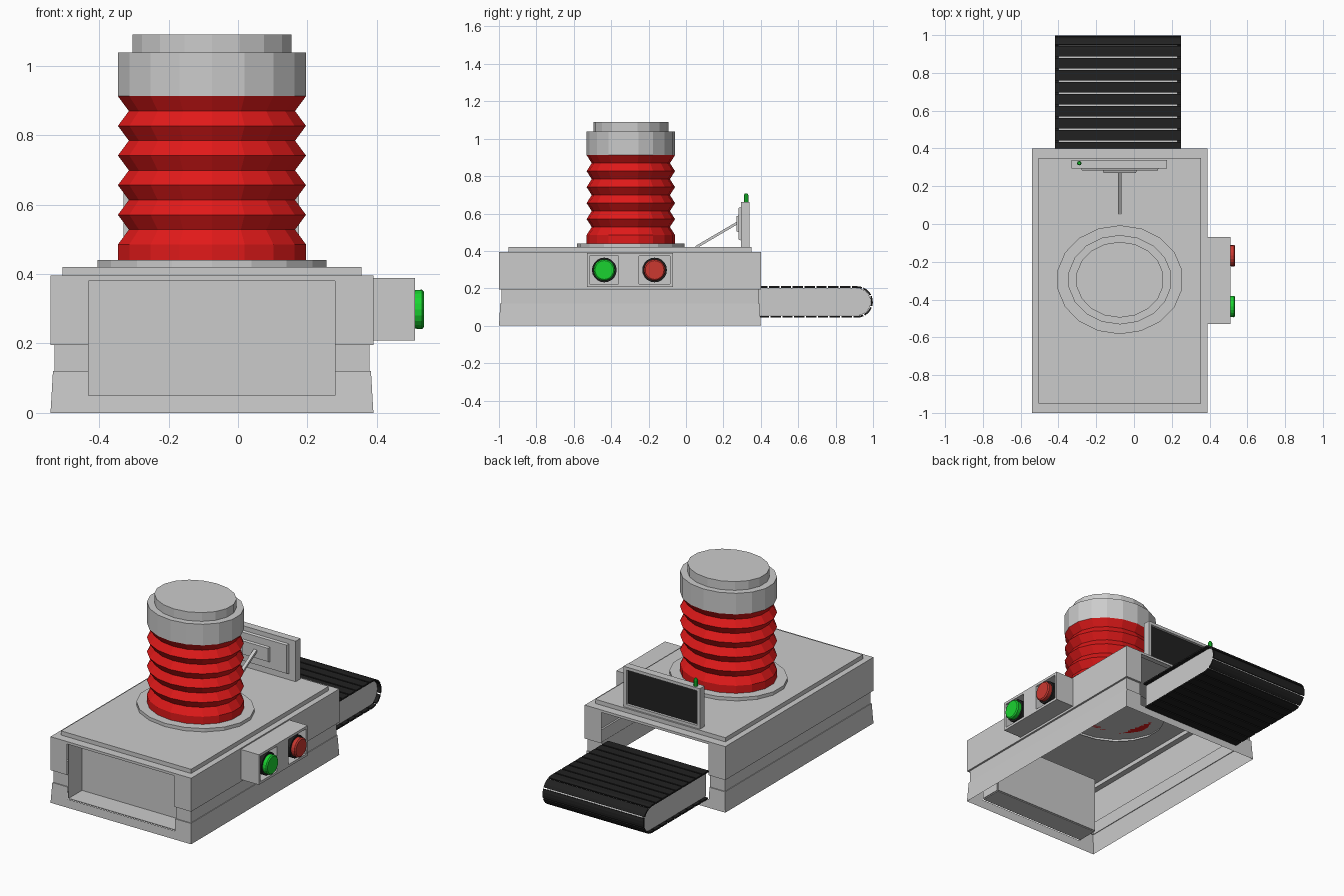
import bpy, bmesh, math
from mathutils import Vector

if "Cube" in bpy.data.objects:
    bpy.data.objects.remove(bpy.data.objects["Cube"])


def material(name, rgb):
    m = bpy.data.materials.new(name)
    m.diffuse_color = (*rgb, 1)
    m.use_nodes = True
    m.node_tree.nodes["Principled BSDF"].inputs["Base Color"].default_value = m.diffuse_color
    return m


RED = material("red", (0.75, 0.01, 0.01))
BLACK = material("black", (0.015, 0.015, 0.015))
GREEN = material("green", (0.01, 0.65, 0.03))
STOP = material("stop_red", (0.6, 0.04, 0.03))


def finish(name, bm, mat=None):
    bmesh.ops.recalc_face_normals(bm, faces=bm.faces[:])
    me = bpy.data.meshes.new(name)
    bm.to_mesh(me)
    bm.free()
    ob = bpy.data.objects.new(name, me)
    bpy.context.collection.objects.link(ob)
    if mat:
        me.materials.append(mat)
    return ob


def boxes(name, specs, mat=None):
    """One object from (x0, x1, y0, y1, z0, z1) blocks."""
    bm = bmesh.new()
    for x0, x1, y0, y1, z0, z1 in specs:
        vs = bmesh.ops.create_cube(bm, size=1)["verts"]
        for v in vs:
            v.co = Vector(((x0 + x1) / 2 + v.co.x * (x1 - x0),
                           (y0 + y1) / 2 + v.co.y * (y1 - y0),
                           (z0 + z1) / 2 + v.co.z * (z1 - z0)))
    return finish(name, bm, mat)


def loft(name, rings, mat=None, cap_start=True, cap_end=True):
    """Skin a list of closed point rings."""
    bm = bmesh.new()
    vr = [[bm.verts.new(p) for p in r] for r in rings]
    for a, b in zip(vr, vr[1:]):
        for i in range(len(a)):
            j = (i + 1) % len(a)
            bm.faces.new((a[i], a[j], b[j], b[i]))
    if cap_start:
        bm.faces.new(vr[0])
    if cap_end:
        bm.faces.new(vr[-1])
    return finish(name, bm, mat)


CX, CY, SIDES = -0.075, -0.295, 18


def oval(r, z):
    return [(CX + r * math.cos(math.tau * (i + .5) / SIDES),
             CY + .86 * r * math.sin(math.tau * (i + .5) / SIDES), z) for i in range(SIDES)]


# Housing: thin open-bottomed shell, grooved, with openings front and back
X0, X1, Y0, Y1, XA, XB = -.54, .39, -1, .4, -.43, .28
levels = [(0, 0, 0), (.05, .003, .003), (.12, .007, .007), (.12, .011, .013), (.195, .011, .013),
          (.195, 0, 0), (.38, 0, 0), (.395, 0, 0), (.395, .035, .05), (.42, .035, .05)]
bm = bmesh.new()
rings = []
for z, dx, dy in levels:
    a, b, c, d = X0 + dx, X1 - dx, Y0 + dy, Y1 - dy
    rings.append([bm.verts.new((x, y, z)) for x, y in
                  ((a, c), (XA, c), (XB, c), (b, c), (b, d), (XB, d), (XA, d), (a, d))])
for k in range(len(rings) - 1):
    for i in range(8):
        if i in (1, 5) and 1 <= k <= 5:
            continue
        j = (i + 1) % 8
        bm.faces.new((rings[k][i], rings[k][j], rings[k + 1][j], rings[k + 1][i]))
# top deck around the round hole under the tower
hole = [bm.verts.new(p) for p in oval(.32, .42)]
edges = []
for loop in (rings[-1], hole):
    for i in range(len(loop)):
        p, q = loop[i], loop[(i + 1) % len(loop)]
        edges.append(bm.edges.get((p, q)) or bm.edges.new((p, q)))
bmesh.ops.triangle_fill(bm, edges=edges, use_beauty=True)
finish("housing", bm)

# Front recess: lining and back panel
boxes("front_recess", [
    (XA, XB, -.86, -.855, .05, .38),
    (XA, XB, -.985, -.86, .045, .05),
    (XA, XB, -.985, -.86, .38, .385),
    (XA - .005, XA, -.985, -.86, .05, .38),
    (XB, XB + .005, -.985, -.86, .05, .38)])

# Tower: base disc, bellows, stepped cap
loft("tower_base", [oval(.335, .42), oval(.335, .44)], cap_start=False)
steps = [(.275, .44)]
for i in range(11):
    steps.append((.275 if i % 2 == 0 else .243, .485 + i * .0427))
loft("bellows", [oval(r, z) for r, z in steps], RED)
loft("tower_cap", [oval(r, z) for r, z in
                   ((.275, .912), (.275, 1.038), (.233, 1.038), (.233, 1.09))])

# Control box: back slab plus a frame around two pockets
boxes("control_box", [
    (.385, .44, -.53, -.07, .208, .388),
    (.44, .51, -.53, -.07, .208, .223),
    (.44, .51, -.53, -.07, .373, .388),
    (.44, .51, -.53, -.515, .223, .373),
    (.44, .51, -.36, -.25, .223, .373),
    (.44, .51, -.085, -.07, .223, .373)])


def disc_x(r, x, y, z, n=20):
    return [(x, y + r * math.cos(math.tau * i / n), z + r * math.sin(math.tau * i / n))
            for i in range(n)]


for label, y, mat in (("start", -.437, GREEN), ("stop", -.168, STOP)):
    loft(label + "_collar", [disc_x(.066, x, y, .298) for x in (.44, .507)], BLACK)
    loft(label + "_button", [disc_x(r, x, y, .298) for r, x in
                             ((.055, .505), (.057, .53), (.05, .536))], mat)

# Monitor: framed screen facing back, stepped rear plates, lamp
sx0, sx1, sz0, sz1, rim = -.33, .175, .42, .662, .018
boxes("monitor_frame", [
    (sx0, sx1, .295, .322, sz0, sz1),
    (sx0, sx1, .322, .34, sz0, sz0 + rim),
    (sx0, sx1, .322, .34, sz1 - rim, sz1),
    (sx0, sx0 + rim, .322, .34, sz0 + rim, sz1 - rim),
    (sx1 - rim, sx1, .322, .34, sz0 + rim, sz1 - rim)])
boxes("screen", [(sx0 + rim, sx1 - rim, .321, .325, sz0 + rim, sz1 - rim)], BLACK)


def rect_y(w, h, y):
    return [(CX + a * w, y, .545 + b * h) for a, b in ((-1, -1), (1, -1), (1, 1), (-1, 1))]


loft("monitor_rear_plate", [rect_y(.205, .09, .296), rect_y(.2, .085, .282)])
loft("monitor_mount", [rect_y(.09, .045, .283), rect_y(.085, .04, .27)])
loft("lamp", [[(-.29 + r * math.cos(math.tau * i / 8), .322 + r * math.sin(math.tau * i / 8), z)
               for i in range(8)] for r, z in ((.012, .66), (.012, .698), (.007, .708))], GREEN)

# Monitor strut
loft("monitor_strut", [[(CX + .01 * a, y, z + .008 * b) for a, b in
                        ((-1, -1), (1, -1), (1, 1), (-1, 1))]
                       for y, z in ((.05, .418), (.275, .55))])

# Conveyor: grey core inside a belt of bent slats
BY0, BYC, BZ, R = .38, .915, .1275, .083
STRAIGHT, ARC = BYC - BY0, math.pi * R


def belt_point(s, r):
    if s < STRAIGHT:
        return BY0 + s, BZ + r
    if s < STRAIGHT + ARC:
        a = math.pi / 2 - (s - STRAIGHT) / R
        return BYC + r * math.cos(a), BZ + r * math.sin(a)
    return BYC - (s - STRAIGHT - ARC), BZ - r


core = [belt_point(0, R - .01)]
core += [belt_point(STRAIGHT + ARC * i / 12, R - .01) for i in range(13)]
core.append(belt_point(2 * STRAIGHT + ARC, R - .01))
loft("conveyor_core", [[(x, y, z) for y, z in core] for x in (-.40, .23)])

total = 2 * STRAIGHT + ARC
count = 21
pitch = total / count
bm = bmesh.new()
for k in range(count):
    ss = [k * pitch + (pitch - .008) * t / 3 for t in range(4)]
    outline = [belt_point(s, R + .001) for s in ss] + [belt_point(s, R - .008) for s in reversed(ss)]
    a, b = ([bm.verts.new((x, y, z)) for y, z in outline] for x in (-.417, .25))
    bm.faces.new(a)
    bm.faces.new(b)
    for i in range(8):
        j = (i + 1) % 8
        bm.faces.new((a[i], a[j], b[j], b[i]))
finish("conveyor_belt", bm, BLACK)
